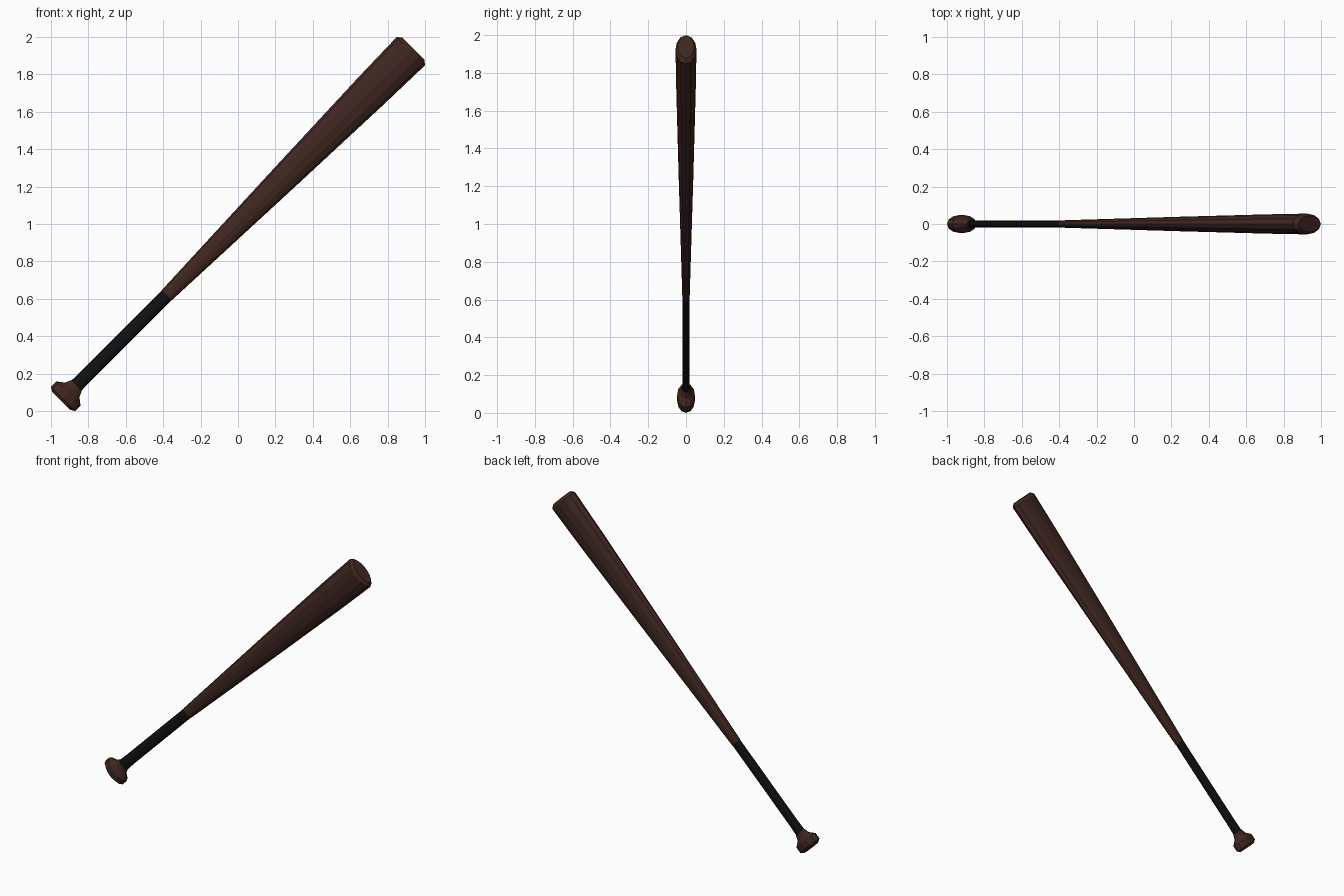
import bpy, bmesh, math
from mathutils import Vector

if "Cube" in bpy.data.objects:
    bpy.data.objects.remove(bpy.data.objects["Cube"])

SIDES = 12
FLAT = 0.52                                   # bat is squashed front to back
AXIS = Vector((1, 0, 1)).normalized()         # handle to tip
SIDE = Vector((1, 0, -1)).normalized()
DEPTH = Vector((0, FLAT, 0))
CENTRE = Vector((0, 0, 1))


def material(name, color):
    m = bpy.data.materials.new(name)
    m.diffuse_color = (*color, 1)
    m.use_nodes = True
    m.node_tree.nodes["Principled BSDF"].inputs["Base Color"].default_value = m.diffuse_color
    return m


def lathe(name, profile, mat):
    """Closed flat-shaded turning from (position along axis, radius) pairs."""
    bm = bmesh.new()
    rings = []
    for s, r in profile:
        ring = []
        for i in range(SIDES):
            a = 2 * math.pi * i / SIDES
            ring.append(bm.verts.new(CENTRE + AXIS * s + SIDE * (r * math.cos(a)) + DEPTH * (r * math.sin(a))))
        rings.append(ring)
    for a, b in zip(rings, rings[1:]):
        for i in range(SIDES):
            j = (i + 1) % SIDES
            bm.faces.new((a[i], a[j], b[j], b[i]))
    bm.faces.new(rings[0])
    bm.faces.new(rings[-1])
    bmesh.ops.recalc_face_normals(bm, faces=bm.faces)
    me = bpy.data.meshes.new(name)
    bm.to_mesh(me)
    bm.free()
    me.materials.append(mat)
    ob = bpy.data.objects.new(name, me)
    bpy.context.collection.objects.link(ob)
    return ob


wood = material("dark_wood", (0.05, 0.02, 0.015))
tape = material("black_tape", (0.005, 0.006, 0.0055))

# Tapered barrel with a small rounded tip
lathe("barrel", [(-0.537, 0.038), (0.36, 0.075), (1.0, 0.099),
                 (1.306, 0.107), (1.326, 0.085)], wood)
# Wrapped grip
lathe("grip", [(-1.25, 0.039), (-1.15, 0.036), (-0.53, 0.036)], tape)
# Knob at the butt
lathe("knob", [(-1.338, 0.066), (-1.323, 0.091), (-1.282, 0.091),
               (-1.253, 0.054), (-1.222, 0.041)], wood)
